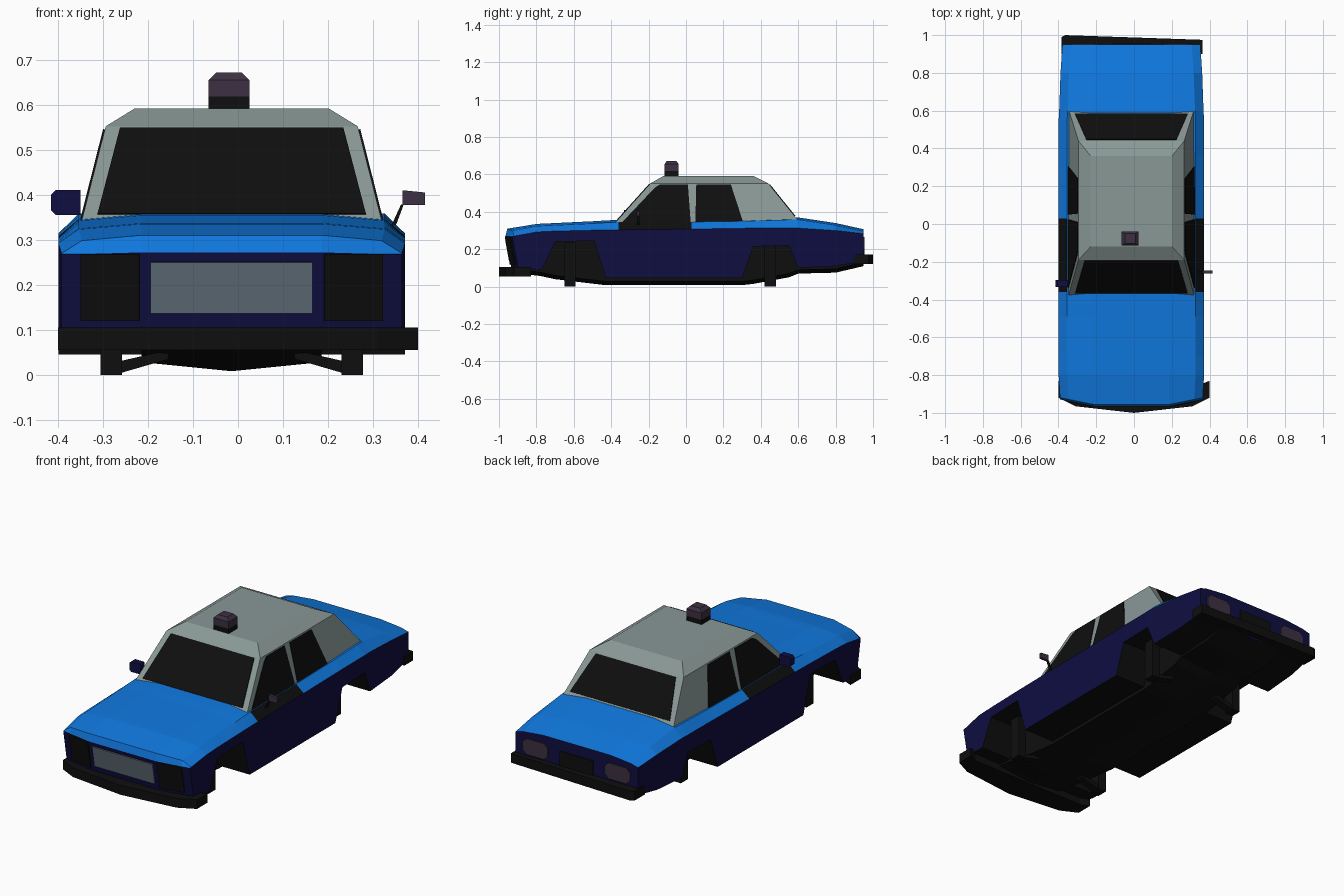
import bpy, bmesh
from mathutils import Vector

if "Cube" in bpy.data.objects:
    bpy.data.objects.remove(bpy.data.objects["Cube"])

CX = -0.014  # body sits slightly left of centre


def colour(name, r, g, b):
    m = bpy.data.materials.new(name)
    m.diffuse_color = (r, g, b, 1)
    m.use_nodes = True
    m.node_tree.nodes["Principled BSDF"].inputs["Base Color"].default_value = m.diffuse_color
    return m


BLUE = colour("bright_blue", 0.005, 0.19, 0.74)
NAVY = colour("navy", 0.0048, 0.0044, 0.053)
BLACK = colour("black", 0.0045, 0.0045, 0.0045)
GREY = colour("roof_grey", 0.25, 0.315, 0.305)
SILVER = colour("grille_grey", 0.12, 0.155, 0.19)
PLUM = colour("lamp_plum", 0.045, 0.03, 0.054)


def finish(name, bm, mats):
    bmesh.ops.recalc_face_normals(bm, faces=bm.faces[:])
    me = bpy.data.meshes.new(name)
    bm.to_mesh(me)
    bm.free()
    for m in mats:
        me.materials.append(m)
    ob = bpy.data.objects.new(name, me)
    bpy.context.collection.objects.link(ob)
    return ob


def slab(name, pts, thick, mat):
    """Flat polygon thickened evenly to both sides."""
    bm = bmesh.new()
    f = bm.faces.new([bm.verts.new(p) for p in pts])
    f.normal_update()
    n = f.normal.copy()
    bmesh.ops.translate(bm, verts=bm.verts[:], vec=-n * thick / 2)
    r = bmesh.ops.extrude_face_region(bm, geom=[f], use_keep_orig=True)
    new = [v for v in r["geom"] if isinstance(v, bmesh.types.BMVert)]
    bmesh.ops.translate(bm, verts=new, vec=n * thick)
    return finish(name, bm, [mat])


def loft(name, rings, mats, rule=lambda i, j: 0, caps=None, cap_mat=0):
    bm = bmesh.new()
    vs = [[bm.verts.new(p) for p in r] for r in rings]
    n = len(rings[0])
    for i in range(len(vs) - 1):
        for j in range(n):
            k = (j + 1) % n
            f = bm.faces.new((vs[i][j], vs[i][k], vs[i + 1][k], vs[i + 1][j]))
            f.material_index = rule(i, j)
    for end in (vs[0], vs[-1]):
        for c in caps or [range(n)]:
            bm.faces.new([end[k % n] for k in c]).material_index = cap_mat
    return finish(name, bm, mats)


def box(name, x0, x1, y0, y1, z0, z1, mat):
    return slab(name, [(x0, y0, (z0 + z1) / 2), (x1, y0, (z0 + z1) / 2),
                       (x1, y1, (z0 + z1) / 2), (x0, y1, (z0 + z1) / 2)], z1 - z0, mat)


# Body: stations of y, half width, sill z, belt z, top z, floor z (raised sills form the arches)
STATIONS = [
    (-0.965, .378, .10, .268, .272, .07), (-0.955, .378, .10, .270, .310, .07),
    (-0.80, .385, .09, .292, .335, .06), (-0.77, .385, .09, .294, .337, .055),
    (-0.70, .385, .24, .297, .340, .04), (-0.49, .385, .245, .302, .350, .015),
    (-0.43, .385, .045, .303, .354, .008), (-0.36, .385, .045, .304, .357, .008),
    (0.03, .385, .045, .308, .358, .008), (0.30, .385, .045, .312, .362, .008),
    (0.36, .385, .215, .313, .364, .015), (0.55, .385, .22, .314, .370, .05),
    (0.60, .382, .10, .313, .370, .07), (0.80, .375, .11, .300, .340, .075),
    (0.95, .365, .135, .283, .307, .11)]


def nose(x, z):
    """Set-back of the front face towards the corners and the bottom."""
    return max(0, abs(x) - .2) * .2 + max(0, .27 - z) * .18


def section(y, w, sill, belt, top, floor):
    half = [(0, top), (.2, top), (w - .045, max(top - .012, belt)), (w, belt),
            (w, sill), (.2, sill), (.2, floor + .02), (0, floor)]
    ring = half + [(-x, z) for x, z in half[6:0:-1]]
    return [(x + CX, y + (nose(x, z) if y < -.9 else 0), z) for x, z in ring]


def body_rule(i, j):
    j = min(j, 13 - j)
    if j == 2 and i == 7:
        return 2  # door window reaching over the shoulder
    return 0 if j < 3 else 1 if j == 3 else 2


loft("car_body", [section(*s) for s in STATIONS], [BLUE, NAVY, BLACK], body_rule,
     [(0, 1, 5, 6, 7), (1, 2, 3, 4, 5), (14, 13, 9, 8, 7), (13, 12, 11, 10, 9)], 1)

# Cabin: three tapering rings
RINGS = [(.335, -.385, .615, .335), (.28, -.19, .44, .552), (.215, -.12, .36, .592)]
loft("cabin", [[(CX - w, f, z), (CX + w, f, z), (CX + w, b, z), (CX - w, b, z)]
               for w, f, b, z in RINGS], [GREY])


def on_cabin(k, z):
    """Value k of the cabin rings (0 width, 1 front, 2 back) at height z."""
    a, b = RINGS[0], RINGS[1]
    return a[k] + (b[k] - a[k]) * (z - a[3]) / (b[3] - a[3])


# Windscreen and rear window
for name, k, z0, z1, w0, w1 in (("windscreen", 1, .356, .547, .298, .248),
                                ("rear_window", 2, .376, .545, .298, .238)):
    slab(name, [(CX + x, on_cabin(k, z), z) for x, z in
                ((-w0, z0), (w0, z0), (w1, z1), (-w1, z1))], .008, BLACK)

# Side windows
for side, s in (("left", -1), ("right", 1)):
    for name, prof in (("front", [(-.34, .345), (.025, .345), (.01, .545), (-.14, .545), (-.165, .53)]),
                       ("back", [(.05, .345), (.305, .345), (.24, .545), (.055, .545)])):
        slab(f"{side}_{name}_window", [(CX + s * on_cabin(0, z), y, z) for y, z in prof], .008, BLACK)


# Grille, headlights, tail lights and rear plate
def front_plate(name, x0, x1, z0, z1, mat):
    slab(name, [(CX + x, -.966 + nose(x, z), z) for x, z in
                ((x0, z0), (x1, z0), (x1, z1), (x0, z1))], .009, mat)


front_plate("grille", -.18, .18, .137, .25, SILVER)
for side, s in (("left", -1), ("right", 1)):
    front_plate(side + "_headlight", s * .205, s * .335, .12, .268, BLACK)
    x, c = CX + s * .245, .022
    slab(side + "_tail_light", [(x + a, .951, z) for a, z in
                                ((-.075, .18 + c), (-.075 + c, .18), (.075 - c, .18), (.075, .18 + c),
                                 (.075, .265 - c), (.075 - c, .265), (-.075 + c, .265), (-.075, .265 - c))],
         .009, PLUM)
slab("rear_plate", [(CX + x, .951, z) for x, z in
                    ((-.1, .14), (.1, .14), (.1, .25), (-.1, .25))], .009, BLACK)

# Bumpers
slab("front_bumper", [(x, y, .08) for x, y in
                      ((-.4, -.83), (-.4, -.92), (-.31, -.965), (0, -1), (.31, -.965),
                       (.4, -.92), (.4, -.83), (.35, -.85), (-.35, -.85))], .05, BLACK)
slab("rear_bumper", [(x, y, .147) for x, y in
                     ((-.385, .90), (.362, .90), (.362, .975), (-.365, 1), (-.385, .99))], .05, BLACK)

# Suspension legs and arms
for end, y in (("front", -.62), ("rear", .45)):
    for side, s in (("left", -1), ("right", 1)):
        x = CX + s * .268
        box(f"{end}_{side}_leg", x - .024, x + .024, y - .03, y + .03, 0, .235, BLACK)
        slab(f"{end}_{side}_arm", [(CX + s * a, y, z) for a, z in
                                   ((.25, .003), (.25, .03), (.14, .055), (.14, .035))], .04, BLACK)

# Wing mirrors
slab("left_mirror", [(x, -.315, z) for x, z in
                     ((-.35, .355), (-.405, .355), (-.415, .365), (-.415, .40), (-.405, .41), (-.35, .41))],
     .035, NAVY)
slab("right_mirror", [(x, -.255, z) for x, z in
                      ((.365, .377), (.415, .377), (.415, .405), (.365, .41))], .015, PLUM)
slab("right_mirror_stalk", [(x, -.255, z) for x, z in
                            ((.34, .33), (.352, .335), (.368, .378), (.362, .378))], .012, BLACK)

# Roof beacon
box("beacon_base", -.065, .025, -.115, -.04, .585, .618, BLACK)
loft("beacon_lamp", [[(-.02 - a, -.077 - b, z), (-.02 + a, -.077 - b, z),
                      (-.02 + a, -.077 + b, z), (-.02 - a, -.077 + b, z)]
                     for a, b, z in ((.045, .038, .618), (.045, .038, .655), (.028, .026, .672))], [PLUM])
